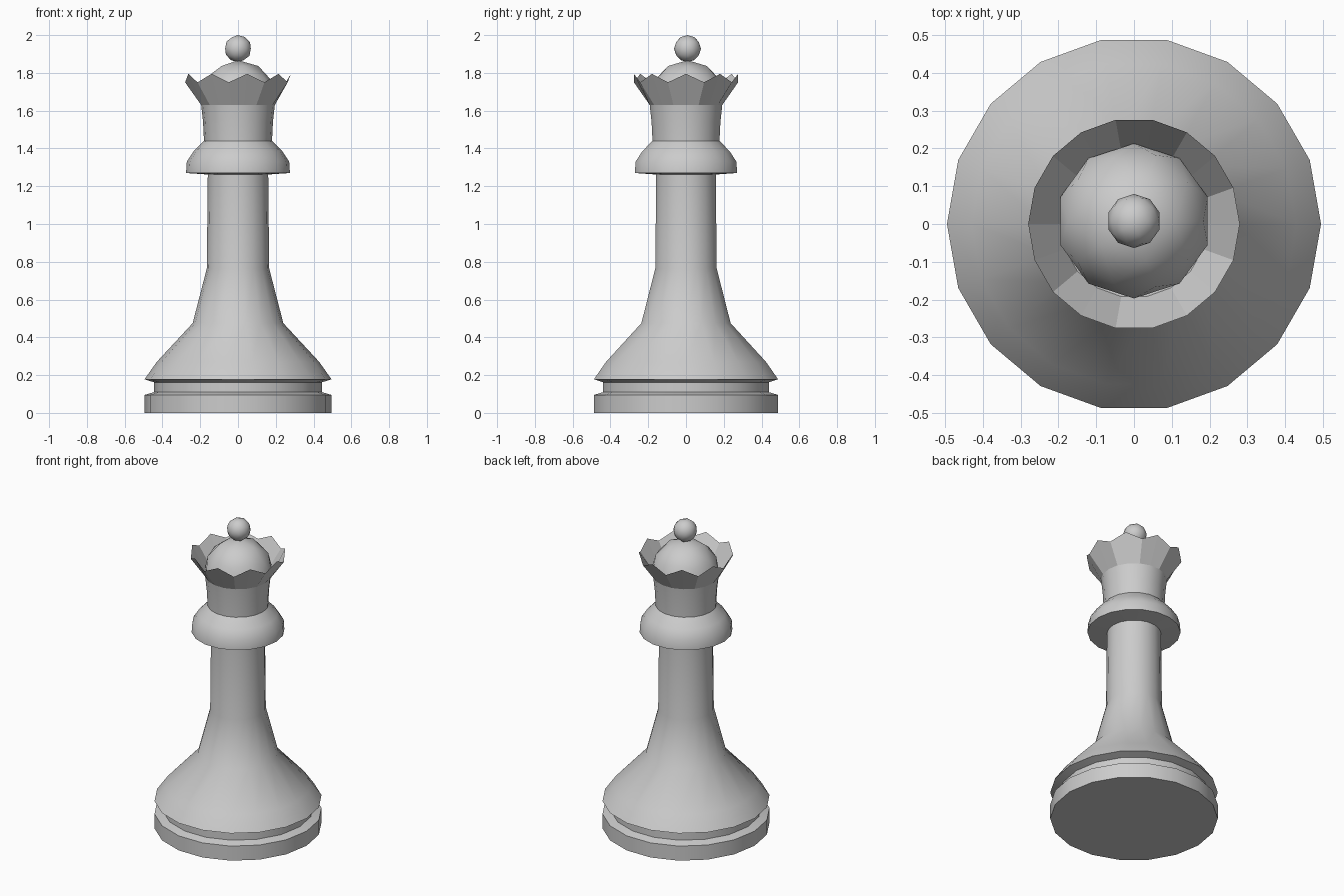
import bpy, bmesh
from math import cos, sin, pi, radians

if "Cube" in bpy.data.objects:
    bpy.data.objects.remove(bpy.data.objects["Cube"])

SIDES = 18


def finish(name, bm, smooth=True):
    bmesh.ops.recalc_face_normals(bm, faces=bm.faces)
    mesh = bpy.data.meshes.new(name)
    bm.to_mesh(mesh)
    bm.free()
    obj = bpy.data.objects.new(name, mesh)
    bpy.context.collection.objects.link(obj)
    if smooth:
        bpy.ops.object.select_all(action='DESELECT')
        obj.select_set(True)
        bpy.context.view_layer.objects.active = obj
        bpy.ops.object.shade_smooth_by_angle(angle=radians(30))
    return obj


def ring(bm, r, heights):
    """Ring of SIDES vertices; heights are repeated around it."""
    return [bm.verts.new((r * cos(2 * pi * i / SIDES), r * sin(2 * pi * i / SIDES),
                          heights[i % len(heights)])) for i in range(SIDES)]


def bridge(bm, a, b):
    for i in range(SIDES):
        j = (i + 1) % SIDES
        bm.faces.new((a[i], a[j], b[j], b[i]))


def lathe(name, profile):
    bm = bmesh.new()
    rings = [ring(bm, r, [z]) for r, z in profile]
    for a, b in zip(rings, rings[1:]):
        bridge(bm, a, b)
    bm.faces.new(rings[0])
    bm.faces.new(rings[-1])
    return finish(name, bm)


def ball(name, radius, y, z, half=False):
    bm = bmesh.new()
    bmesh.ops.create_icosphere(bm, subdivisions=2, radius=radius)
    if half:
        low = [v for v in bm.verts if v.co.z < -0.01]
        bmesh.ops.delete(bm, geom=low, context='VERTS')
    obj = finish(name, bm)
    bpy.ops.object.shade_smooth()
    obj.location = (0, y, z)
    return obj


# Foot, flared stem, collar and head as one turned body
lathe("turned_body", [
    (0.495, 0), (0.495, 0.095), (0.445, 0.11), (0.445, 0.162),
    (0.495, 0.178), (0.43, 0.27), (0.24, 0.475), (0.165, 0.765),
    (0.16, 1.262), (0.275, 1.27), (0.271, 1.33), (0.235, 1.385),
    (0.18, 1.44), (0.185, 1.54), (0.195, 1.63)])

# Flared crown with a zigzag rim
bm = bmesh.new()
bridge(bm, ring(bm, 0.195, [1.63]), ring(bm, 0.28, [1.795, 1.75]))
finish("crown", bm, smooth=False)

# Dome and finial, both slightly behind centre
ball("dome", 0.205, 0.008, 1.662, half=True)
ball("finial", 0.0715, 0.008, 1.9285)
